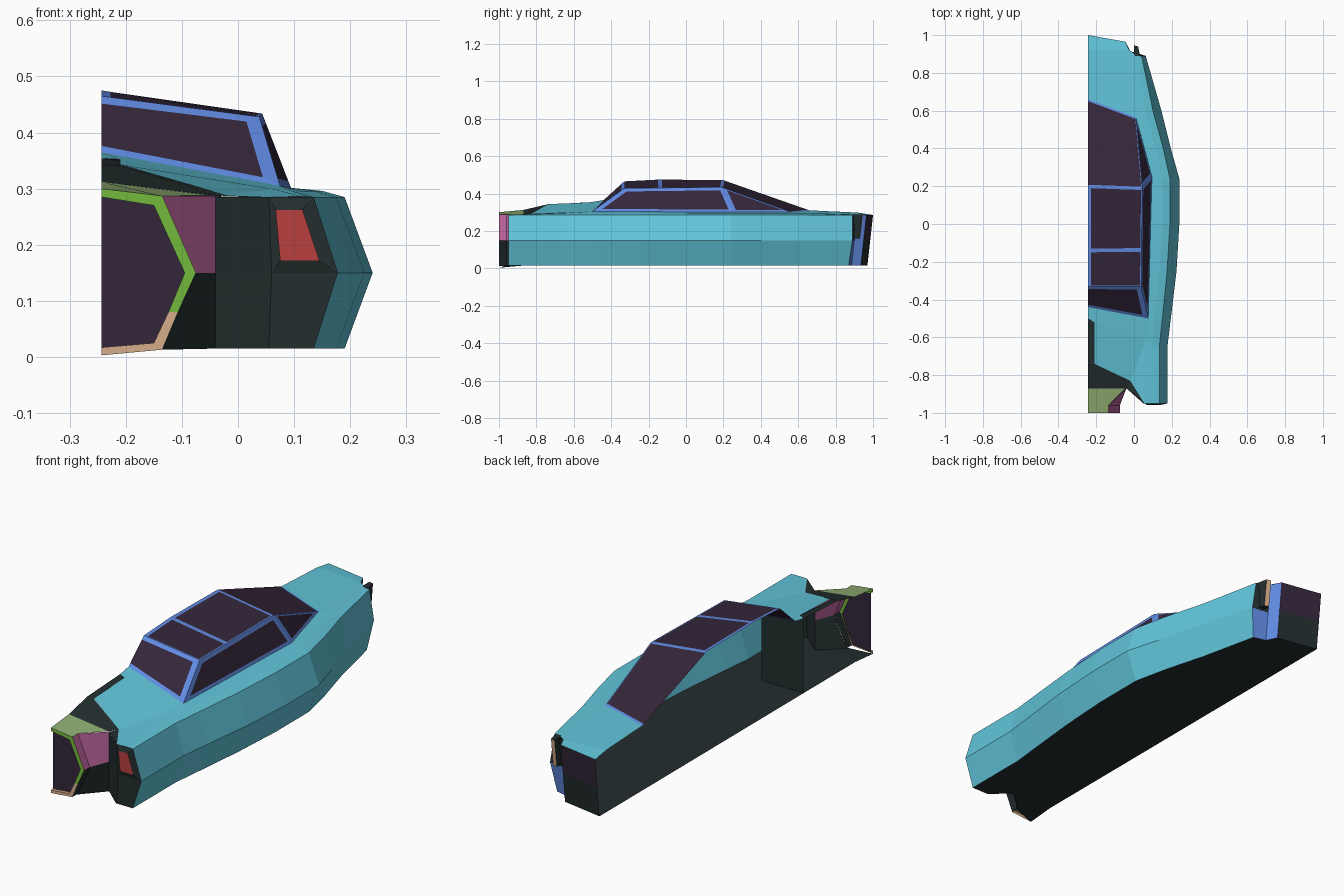
import bpy
from mathutils import Vector as V

if "Cube" in bpy.data.objects:
    bpy.data.objects.remove(bpy.data.objects["Cube"])

XC = -0.243          # open centre plane of the half car
REF = V((XC, 0, 0.15))


def srgb(r, g, b):
    f = lambda c: c / 12.92 if c <= 0.04045 else ((c + 0.055) / 1.055) ** 2.4
    return (f(r / 255), f(g / 255), f(b / 255), 1)


COL = {"teal": (97, 197, 218), "blue": (96, 138, 225), "charcoal": (35, 45, 46),
       "dark_purple": (52, 38, 58), "green": (116, 186, 60), "olive": (142, 172, 112),
       "pink": (180, 96, 150), "tan": (214, 172, 138), "red": (185, 62, 62)}
MAT = {}
for n, c in COL.items():
    MAT[n] = bpy.data.materials.new(n)
    MAT[n].diffuse_color = srgb(*c)


def shell(name, polys):
    """polys: list of (colour, points); faces point away from the cabin."""
    verts, faces, idx, used = [], [], [], []
    for col, pts in polys:
        pts = [V(p) for p in pts]
        nrm = V((0, 0, 0))
        for a, b in zip(pts, pts[1:] + pts[:1]):
            nrm += a.cross(b)
        mid = sum(pts, V((0, 0, 0))) / len(pts)
        if nrm.dot(mid - REF) < 0:
            pts.reverse()
        if col not in used:
            used.append(col)
        faces.append(range(len(verts), len(verts) + len(pts)))
        verts += pts
        idx.append(used.index(col))
    me = bpy.data.meshes.new(name)
    me.from_pydata(verts, [], [list(f) for f in faces])
    for u in used:
        me.materials.append(MAT[u])
    for p, i in zip(me.polygons, idx):
        p.material_index = i
    ob = bpy.data.objects.new(name, me)
    bpy.context.collection.objects.link(ob)
    return ob


def pane(name, pts, widths):
    """Glass with a blue frame of its own width along every edge."""
    pts = [V(p) for p in pts]
    n = len(pts)
    d = [(pts[(i + 1) % n] - pts[i]).normalized() for i in range(n)]
    inner = []
    for i in range(n):
        s = d[i - 1].cross(d[i]).length
        inner.append(pts[i] + d[i] * widths[i - 1] / s - d[i - 1] * widths[i] / s)
    polys = [("dark_purple", inner)]
    for i in range(n):
        j = (i + 1) % n
        if widths[i] > 0:
            polys.append(("blue", [pts[i], pts[j], inner[j], inner[i]]))
    return shell(name, polys)


# Body side: y, shoulder x, widest x, then the inner deck point
ST = [(0.89, .04, .062, (-.025, .92, .288)), (0.60, .10, .145, (.01, .565, .30)),
      (0.40, .155, .195, (.055, .40, .30)), (0.24, .19, .24, (.095, .25, .30)),
      (0.0, .19, .24, (.088, 0, .302)), (-.25, .175, .225, (.081, -.25, .303)),
      (-.50, .15, .195, (.075, -.50, .305)), (-.64, .135, .178, (.06, -.62, .30)),
      (-.95, .135, .178, (.055, -.95, .285))]
side, floor = [], []
for k, (a, b) in enumerate(zip(ST, ST[1:])):
    ring = []
    for y, s, m, inn in (a, b):
        y2 = 0.87 if y == 0.89 else y
        crease = (s - .04 if abs(y) < .85 else s - .02, y, .296 if abs(y) < .85 else .286)
        ring.append([inn, crease, (s, y, .285), (m, y, .15), (s, y2, .015)])
    for i in range(4):
        side.append(("teal", [ring[0][i], ring[1][i], ring[1][i + 1], ring[0][i + 1]]))
    floor.append(("charcoal", [ring[0][4], ring[1][4], (XC, ring[1][4][1], .015), (XC, ring[0][4][1], .015)]))
side.append(("teal", [(.06, -.62, .30), (-.02, -.83, .288), (.055, -.95, .285)]))
shell("body_side", side)
floor = [(c, p) for c, p in floor[:-1]]
floor += [("charcoal", [(XC, .87, .015), (.04, .87, .015), (-.02, .885, .015), (-.045, .935, .015), (XC, .97, .015)]),
          ("charcoal", [(XC, -.64, .015), (.135, -.64, .015), (.135, -.95, .015), (.05, -.95, .015),
                        (-.04, -.87, .015), (XC, -.87, .015)]),
          ("charcoal", [(XC, -.87, .015), (-.04, -.87, .015), (-.135, -.97, .013), (XC, -1, .003)])]
shell("floor", floor)

# Rear deck and boot lid
shell("rear_deck", [
    ("teal", [(XC, .66, .31), (.01, .565, .30), (-.025, .92, .288), (XC, .92, .298)]),
    ("teal", [(XC, .92, .298), (-.025, .92, .288), (-.045, .965, .285), (XC, 1, .285)])])

# Hood, centre channel and nose slope
shell("hood", [
    ("teal", [(XC, -.44, .365), (.075, -.5, .305), (.06, -.62, .30), (-.21, -.52, .352), (XC, -.50, .354)]),
    ("teal", [(-.21, -.52, .352), (.06, -.62, .30), (-.02, -.83, .288), (-.21, -.74, .343)]),
    ("charcoal", [(XC, -.50, .354), (-.21, -.52, .35), (-.21, -.74, .338), (XC, -.74, .342)]),
    ("charcoal", [(XC, -.74, .342), (-.21, -.74, .341), (-.02, -.83, .288), (-.04, -.87, .288), (XC, -.87, .312)]),
    ("charcoal", [(-.02, -.83, .288), (.055, -.95, .285), (-.04, -.87, .286)])])
shell("firewall", [("charcoal", [(XC, -.5, .015), (-.03, -.5, .015), (-.03, -.5, .32), (XC, -.5, .352)])])

# Front face of the fender with its recess beside the grille
tip = []
for z in (.285, .015):
    tip.append(("charcoal", [(.055, -.95, z), (.135, -.95, z), (.178, -.95, .15), (.06, -.95, .15)]))
    tip.append(("charcoal", [(-.04, -.87, z), (.055, -.95, z), (.06, -.95, .15), (-.04, -.87, .15)]))
shell("front_fascia", tip)
shell("headlight", [("red", [(.067, -.957, .262), (.115, -.957, .262), (.145, -.957, .172), (.075, -.957, .172)]),
                    ("charcoal", [(.067, -.957, .262), (.115, -.957, .262), (.135, -.95, .285), (.055, -.95, .285)]),
                    ("charcoal", [(.075, -.957, .172), (.145, -.957, .172), (.178, -.95, .15), (.06, -.95, .15)])])

# Grille: half hexagon frame, recessed panel, outer rim
OUT = [(XC, .30), (-.135, .287), (-.075, .15), (-.107, .08), (-.135, .013), (XC, .003)]
INN = [(XC, .285), (-.15, .27), (-.095, .15), (-.124, .08), (-.15, .025), (XC, .017)]
at = lambda p, y: (p[0], y, p[1])
grille = [("dark_purple", [at(p, -.985) for p in INN])]
for i in range(5):
    c = "green" if i < 3 else "tan"
    grille.append((c, [at(OUT[i], -1), at(OUT[i + 1], -1), at(INN[i + 1], -1), at(INN[i], -1)]))
    grille.append((c, [at(INN[i], -1), at(INN[i + 1], -1), at(INN[i + 1], -.985), at(INN[i], -.985)]))
    if 0 < i < 4:
        grille.append(("pink" if i == 1 else "charcoal",
                       [at(OUT[i], -1), at(OUT[i + 1], -1), at(OUT[i + 1], -.96), at(OUT[i], -.96)]))
shell("grille", grille)
shell("nose_surround", [
    ("olive", [(XC, -.87, .312), (-.045, -.87, .288), (-.135, -.96, .287), (-.135, -1, .287), (XC, -1, .30)]),
    ("pink", [(-.135, -.96, .287), (-.04, -.87, .287), (-.04, -.87, .15), (-.075, -.96, .15)]),
    ("charcoal", [(-.135, -.96, .013), (-.04, -.87, .015), (-.04, -.87, .15), (-.075, -.96, .15)])])

# Rear end: centre panel, blue corner, tail light
def rear(x, y, z):
    return (x, y - .03 * (.285 - z) / .27, z)

R = [(XC, 1.0), (-.045, .965), (-.02, .915), (.045, .89)]
shell("rear_end", [
    ("charcoal", [rear(*R[0], .15), rear(*R[1], .15), rear(*R[1], .015), rear(*R[0], .015)]),
    ("dark_purple", [rear(*R[0], .285), rear(*R[1], .285), rear(*R[1], .15), rear(*R[0], .15)]),
    ("blue", [rear(*R[1], .285), rear(*R[2], .285), rear(*R[2], .015), rear(*R[1], .015)]),
    ("charcoal", [rear(*R[2], .285), (.04, .89, .285), (.062, .89, .15), rear(*R[2], .15)]),
    ("blue", [rear(*R[2], .15), (.062, .89, .15), (.04, .87, .015), rear(*R[2], .015)])])
lamp = [(0, .89), (0, .945), (.022, .94), (.032, .89)]
lz = lambda p, z: (p[0], p[1] - (.285 - z) * .12, z)
tail = [("charcoal", [lz(p, .287) for p in lamp]), ("charcoal", [lz(p, .16) for p in lamp])]
for i in range(3):
    tail.append(("tan" if i == 1 else "charcoal",
                 [lz(lamp[i], .287), lz(lamp[i + 1], .287), lz(lamp[i + 1], .16), lz(lamp[i], .16)]))
shell("tail_light", tail)

# Cabin glass with blue frames
C0, B0, B1 = (XC, -.44, .365), (.075, -.50, .305), (.095, .25, .30)
Q, QC = (.01, .565, .30), (XC, .66, .31)
R0, R2 = (.038, -.33, .428), (.043, .19, .434)
R1 = tuple(V(R0).lerp(V(R2), .37))
RC0, RC1, RC2 = (XC, -.33, .465), (XC, -.14, .475), (XC, .20, .471)
pane("windshield", [C0, B0, R0, RC0], [.016, .026, .02, 0])
pane("roof_front", [RC0, R0, R1, RC1], [.005, .006, .01, .016])
pane("roof_rear", [RC1, R1, R2, RC2], [.01, .006, .01, .016])
pane("rear_window", [RC2, R2, Q, QC], [.008, .004, .01, 0])
pane("side_window", [B0, B1, R2, R0], [.014, .014, .018, .022])
pane("quarter_window", [B1, Q, R2], [.012, .006, .022])

for m in bpy.data.materials:
    if m.users and not m.is_grease_pencil:
        m.use_nodes = True
        m.node_tree.nodes["Principled BSDF"].inputs["Base Color"].default_value = m.diffuse_color
